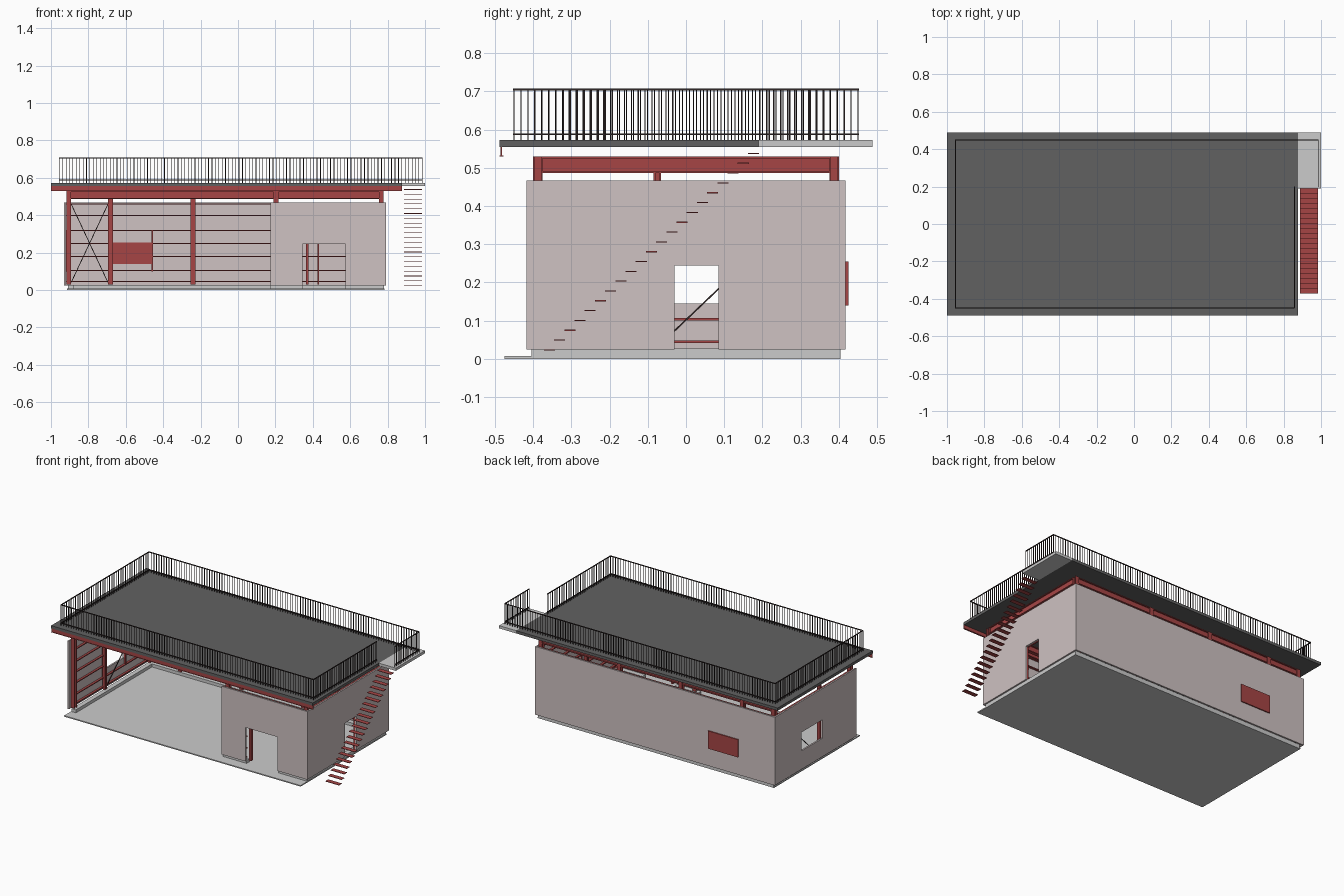
import bpy, bmesh
from mathutils import Vector, Matrix


def material(name, rgb):
    m = bpy.data.materials.new(name)
    m.diffuse_color = (*rgb, 1)
    return m


RED = material("red_steel", (0.38, 0.06, 0.06))
WALL = material("wall_panel", (0.62, 0.54, 0.54))
DARK = material("dark_roof", (0.12, 0.12, 0.12))
BLACK = material("black_metal", (0.03, 0.02, 0.02))


def part(name, boxes=(), mat=None, bars=()):
    """One mesh from boxes (x0,x1,y0,y1,z0,z1) and bars (start,end,thickness)."""
    bm = bmesh.new()
    for x0, x1, y0, y1, z0, z1 in boxes:
        m = Matrix.Translation(((x0 + x1) / 2, (y0 + y1) / 2, (z0 + z1) / 2))
        bmesh.ops.create_cube(bm, size=1, matrix=m @ Matrix.Diagonal((x1 - x0, y1 - y0, z1 - z0, 1)))
    for a, b, t in bars:
        a, b = Vector(a), Vector(b)
        rot = (b - a).to_track_quat('Z', 'Y').to_matrix().to_4x4()
        m = Matrix.Translation((a + b) / 2) @ rot @ Matrix.Diagonal((t, t, (b - a).length, 1))
        bmesh.ops.create_cube(bm, size=1, matrix=m)
    me = bpy.data.meshes.new(name)
    bm.to_mesh(me)
    bm.free()
    ob = bpy.data.objects.new(name, me)
    bpy.context.collection.objects.link(ob)
    if mat:
        me.materials.append(mat)
    return ob


def h_column(x, y, z1, w=0.026, t=0.005, z0=0.03):
    """Column with flanges facing front and back."""
    h = w / 2
    return [(x - h, x + h, y - h, y - h + t, z0, z1), (x - h, x + h, y + h - t, y + h, z0, z1),
            (x - t / 2, x + t / 2, y - h + t, y + h - t, z0, z1)]


def i_beam(axis, a, b, c, z0=0.487, z1=0.53, w=0.022, t=0.005):
    """Horizontal beam from a to b along x or y, centred on c."""
    out = []
    for half, lo, hi in ((w / 2, z0, z0 + t), (t / 2, z0 + t, z1 - t), (w / 2, z1 - t, z1)):
        side = (c - half, c + half)
        out.append((a, b, *side, lo, hi) if axis == 'x' else (*side, a, b, lo, hi))
    return out


# floor slab and raised kerb under the walls
part("floor_slab", [(-0.915, 0.782, -0.475, 0.405, 0, 0.007)])
part("wall_kerb", [(-0.91, 0.78, 0.375, 0.405, 0.007, 0.027), (-0.91, -0.88, -0.405, 0.375, 0.007, 0.027),
                   (0.75, 0.78, -0.405, 0.375, 0.007, 0.027), (0.175, 0.345, -0.405, -0.375, 0.007, 0.027),
                   (0.575, 0.75, -0.405, -0.375, 0.007, 0.027)])

# wall panels, split around their openings
Z0, Z1 = 0.025, 0.467
part("back_wall", [(-0.93, 0.79, 0.408, 0.418, Z0, Z1)], WALL)
part("front_wall", [(0.175, 0.345, -0.418, -0.408, Z0, Z1), (0.575, 0.79, -0.418, -0.408, Z0, Z1),
                    (0.345, 0.575, -0.418, -0.408, 0.245, Z1)], WALL)
part("right_wall", [(0.78, 0.79, -0.408, -0.03, Z0, Z1), (0.78, 0.79, 0.085, 0.408, Z0, Z1),
                    (0.78, 0.79, -0.03, 0.085, 0.245, Z1)], WALL)
part("left_wall", [(-0.93, -0.92, -0.418, -0.07, Z0, Z1), (-0.93, -0.92, 0.145, 0.408, Z0, Z1),
                   (-0.93, -0.92, -0.07, 0.145, Z0, 0.145), (-0.93, -0.92, -0.07, 0.145, 0.265, Z1)], WALL)

# closed back window and frame posts
part("back_window_panel", [(-0.67, -0.455, 0.402, 0.425, 0.14, 0.255)], RED)
part("window_posts", [(-0.463, -0.455, 0.395, 0.408, 0.1, 0.32), (-0.92, -0.908, 0.145, 0.153, 0.1, 0.32),
                      (-0.92, -0.908, -0.078, -0.07, 0.1, 0.32)], RED)

# steel columns
cols = []
for x in (-0.905, -0.682, -0.24, 0.203, 0.766):
    cols += h_column(x, 0.388, 0.53)
for x in (-0.905, 0.203, 0.766):
    cols += h_column(x, -0.388, 0.53)
for x in (-0.905, 0.766):
    cols += h_column(x, -0.075, 0.487, 0.02)
part("columns", cols, RED)

# roof frame
beams = []
for y in (-0.388, 0.388):
    beams += i_beam('x', -0.905, 0.766, y)
for x in (-0.905, -0.682, -0.24, 0.203, 0.766):
    beams += i_beam('y', -0.377, 0.377, x)
part("roof_beams", beams, RED)

# horizontal wall rails
rails = []
for z in (0.045, 0.104, 0.179, 0.249, 0.318, 0.398, 0.46):
    lo, hi = z - 0.003, z + 0.003
    rails.append((-0.905, 0.77, 0.394, 0.408, lo, hi))
    low = z < 0.245
    window = 0.145 < z < 0.265
    spans = [(-0.4, -0.07), (0.145, 0.4)] if window else [(-0.4, 0.4)]
    rails += [(-0.92, -0.906, a, b, lo, hi) for a, b in spans]
    spans = [(-0.4, -0.03), (0.085, 0.4)] if low else [(-0.4, 0.4)]
    rails += [(0.766, 0.78, a, b, lo, hi) for a, b in spans]
    spans = [(0.175, 0.345), (0.575, 0.77)] if low else [(0.175, 0.77)]
    rails += [(a, b, -0.408, -0.394, lo, hi) for a, b in spans]
part("wall_rails", rails, RED)

# door posts
part("door_posts", [(0.363, 0.378, -0.405, -0.385, 0.03, 0.25), (0.425, 0.433, 0.38, 0.394, 0.03, 0.25),
                    (0.77, 0.78, -0.04, -0.03, 0.027, 0.25), (0.77, 0.78, 0.085, 0.095, 0.027, 0.25)], RED)

# diagonal wall bracing
part("cross_braces", mat=BLACK, bars=[
    ((-0.892, 0.385, 0.04), (-0.695, 0.385, 0.46), 0.004), ((-0.892, 0.385, 0.46), (-0.695, 0.385, 0.04), 0.004),
    ((-0.9, -0.065, 0.04), (-0.9, 0.375, 0.46), 0.004), ((-0.9, -0.065, 0.46), (-0.9, 0.375, 0.04), 0.004)])

# roof deck, landing and front edge trim
part("roof_deck", [(-1, 0.878, -0.488, 0.488, 0.555, 0.573)], DARK)
part("stair_landing", [(0.878, 1, 0.19, 0.488, 0.555, 0.573)])
part("roof_edge_trim", [(-1, 0.878, -0.485, -0.482, 0.532, 0.555),
                        (-1, 0.878, -0.488, -0.478, 0.53, 0.532)], RED)

# open stair treads
N = 21
part("stair_treads", [(0.888, 0.985, -0.372 + i * 0.0267, -0.343 + i * 0.0267,
                       0.022 + i * 0.0257, 0.025 + i * 0.0257) for i in range(N)], RED)

# railing: top and bottom rails with balusters, open at the stair head
path = [(0.857, 0.2), (0.857, -0.45), (-0.955, -0.45), (-0.955, 0.45), (0.985, 0.45), (0.985, 0.2)]
bars, balusters = [], []
for p, q in zip(path, path[1:]):
    p, q = Vector(p), Vector(q)
    for z in (0.588, 0.705):
        bars.append(((*p, z), (*q, z), 0.005))
    n = round((q - p).length / 0.0182)
    for i in range(n + 1):
        x, y = p.lerp(q, i / n)
        balusters.append((x - 0.0015, x + 0.0015, y - 0.0015, y + 0.0015, 0.573, 0.705))
part("railing_rails", mat=BLACK, bars=bars)
part("railing_balusters", balusters, BLACK)
